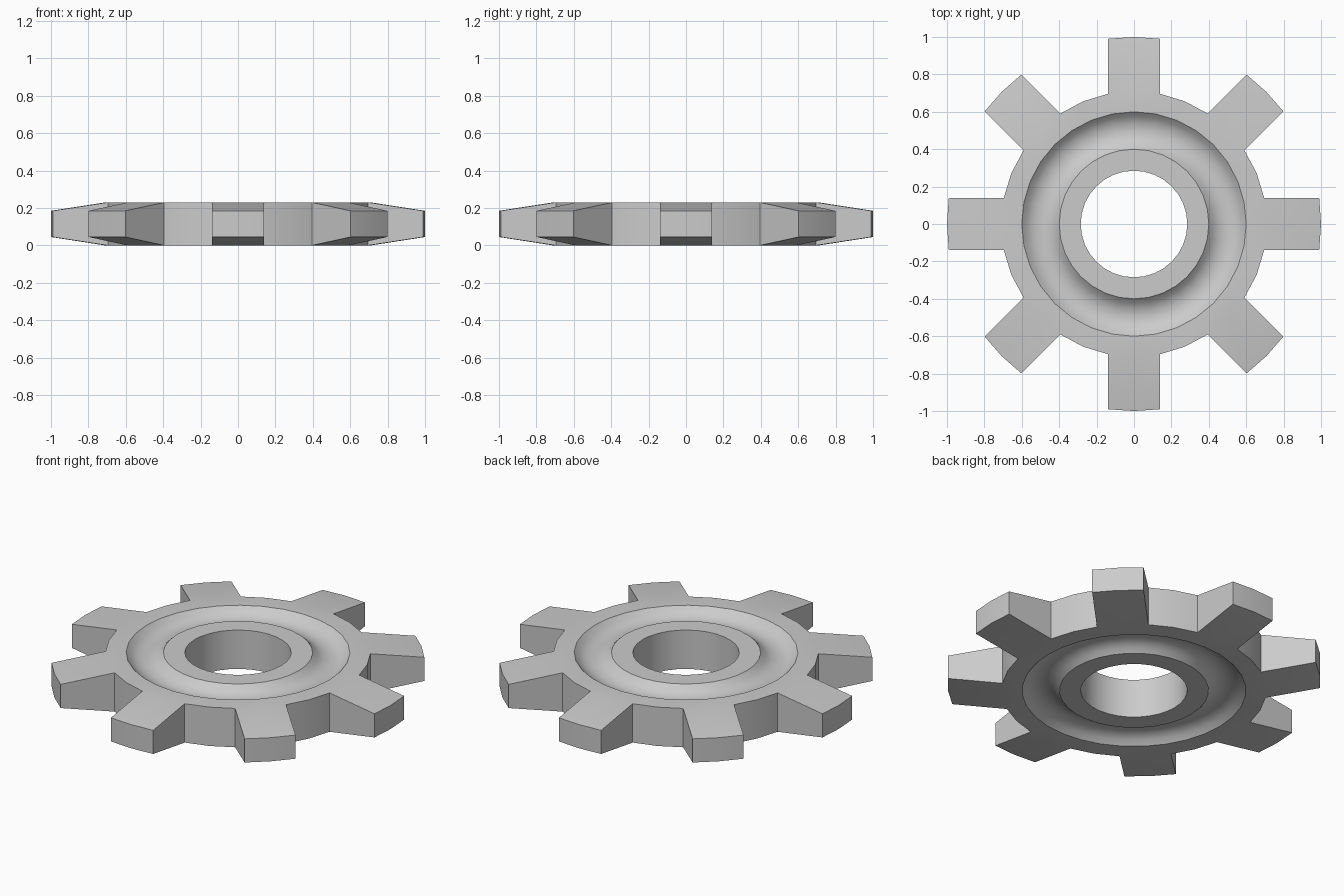
import bpy, bmesh
from math import sin, cos, pi, radians, sqrt
from mathutils import Vector

if "Cube" in bpy.data.objects:
    bpy.data.objects.remove(bpy.data.objects["Cube"])

SEG, TEETH, H = 32, 8, 0.23
BORE, BODY, TIP = 0.285, 0.71, 1.0
G_IN, G_OUT, G_DEPTH = 0.4, 0.6, 0.05


def groove(steps=8):
    """Arc section of the ring groove as (radius, depth) pairs."""
    half, mid = (G_OUT - G_IN) / 2, (G_OUT + G_IN) / 2
    rad = (half ** 2 + G_DEPTH ** 2) / (2 * G_DEPTH)
    xs = [half * (2 * i / steps - 1) for i in range(steps + 1)]
    return [(mid + x, sqrt(rad ** 2 - x * x) - rad + G_DEPTH) for x in xs]


# closed cross-section: bottom going outwards, then top going inwards
side = [(BORE, 0)] + groove() + [(BODY, 0)]
profile = side + [(r, H - d) for r, d in reversed(side)]

# ring body: spin the section
bm = bmesh.new()
rings = []
for i in range(SEG):
    a = 2 * pi * i / SEG
    rings.append([bm.verts.new((r * cos(a), r * sin(a), z)) for r, z in profile])
n, wall = len(profile), len(side) - 1
rim = []
for i in range(SEG):
    a, b = rings[i], rings[(i + 1) % SEG]
    for j in range(n):
        k = (j + 1) % n
        f = bm.faces.new((a[j], b[j], b[k], a[k]))
        if j == wall:
            rim.append(f)

# teeth: extrude pairs of rim faces, parallel sided and thinning to the tip
for t in range(TEETH):
    ang = 2 * pi * t / TEETH
    d, s = Vector((cos(ang), sin(ang), 0)), Vector((-sin(ang), cos(ang), 0))
    c = t * SEG // TEETH
    pair = [rim[c - 1], rim[c]]
    out = bmesh.ops.extrude_face_region(bm, geom=pair)
    for v in [g for g in out["geom"] if isinstance(g, bmesh.types.BMVert)]:
        across = v.co.dot(s)
        z = 0.185 if v.co.z > H / 2 else 0.045
        v.co = d * sqrt(TIP ** 2 - across ** 2) + s * across + Vector((0, 0, z))
    bmesh.ops.delete(bm, geom=[f for f in pair if f.is_valid], context='FACES_ONLY')

bmesh.ops.recalc_face_normals(bm, faces=bm.faces)
mesh = bpy.data.meshes.new("toothed_wheel")
bm.to_mesh(mesh)
bm.free()
wheel = bpy.data.objects.new("toothed_wheel", mesh)
bpy.context.collection.objects.link(wheel)
bpy.context.view_layer.objects.active = wheel
wheel.select_set(True)
bpy.ops.object.shade_smooth_by_angle(angle=radians(30))
